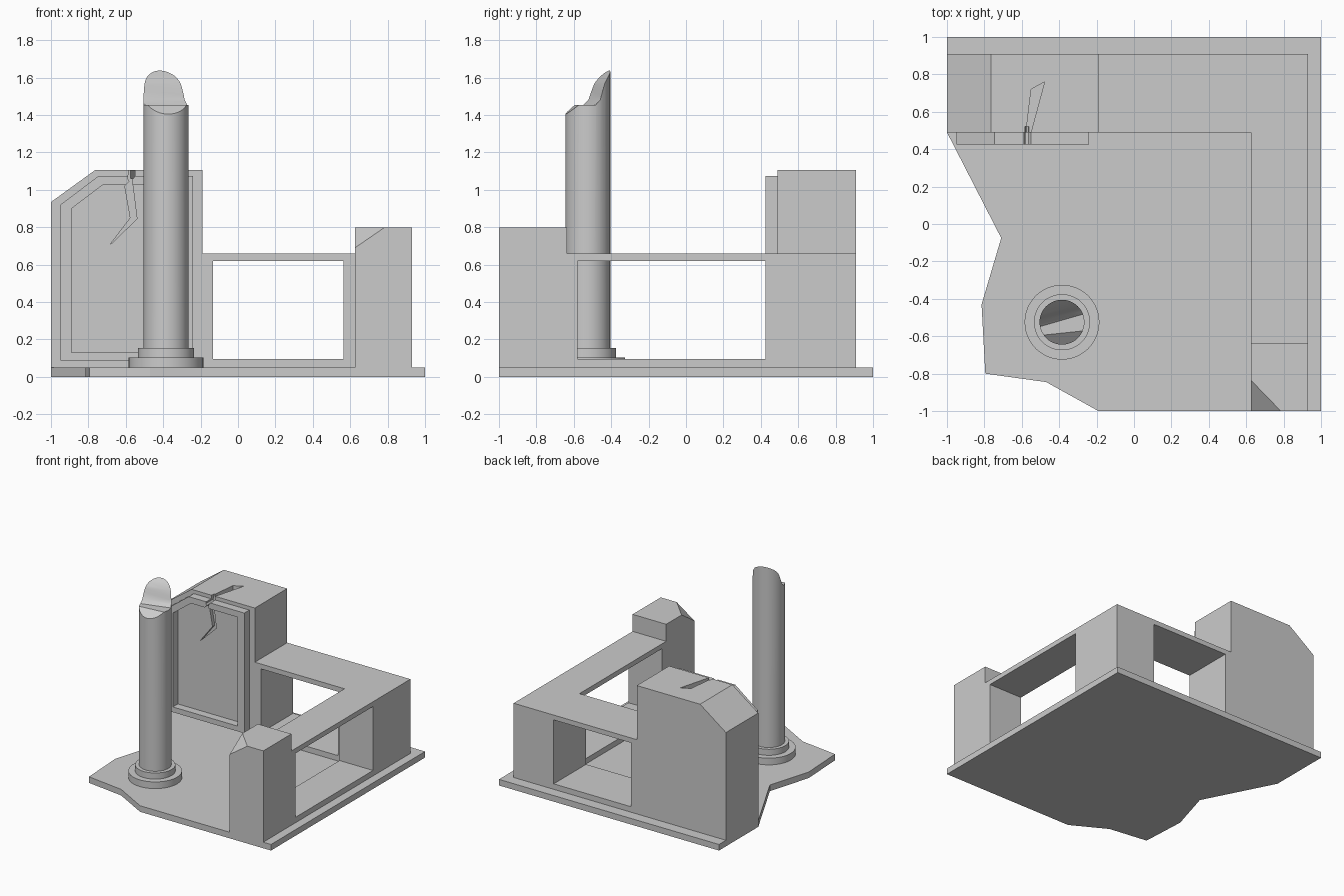
import bpy, bmesh, math
from mathutils import Vector, Matrix

if "Cube" in bpy.data.objects:
    bpy.data.objects.remove(bpy.data.objects["Cube"])


def finish(name, bm, smooth=False):
    bmesh.ops.recalc_face_normals(bm, faces=bm.faces)
    me = bpy.data.meshes.new(name)
    bm.to_mesh(me)
    bm.free()
    ob = bpy.data.objects.new(name, me)
    bpy.context.collection.objects.link(ob)
    if smooth:
        smooth_sides(ob)
    return ob


def smooth_sides(ob):
    ob.data.polygons.foreach_set("use_smooth", [True] * len(ob.data.polygons))
    ob.data.set_sharp_from_angle(angle=math.radians(30))


def prism(name, pts, axis, lo, hi):
    """Extrude a 2D profile along an axis: 'z' takes (x,y), 'y' (x,z), 'x' (y,z)."""
    place = {'z': lambda a, b, c: (a, b, c), 'y': lambda a, b, c: (a, c, b),
             'x': lambda a, b, c: (c, a, b)}[axis]
    bm = bmesh.new()
    face = bm.faces.new([bm.verts.new(place(a, b, lo)) for a, b in pts])
    new = bmesh.ops.extrude_face_region(bm, geom=[face])['geom']
    bmesh.ops.translate(bm, verts=[v for v in new if isinstance(v, bmesh.types.BMVert)],
                        vec=place(0, 0, hi - lo))
    return finish(name, bm)


def box(name, x, y, z):
    return prism(name, [(x[0], y[0]), (x[1], y[0]), (x[1], y[1]), (x[0], y[1])], 'z', *z)


def cylinder(name, r, z0, z1, seg=48):
    bm = bmesh.new()
    bmesh.ops.create_cone(bm, cap_ends=True, segments=seg, radius1=r, radius2=r, depth=z1 - z0,
                          matrix=Matrix.Translation((CX, CY, (z0 + z1) / 2)))
    return finish(name, bm, True)


def cut(ob, *cutters):
    for c in cutters:
        mod = ob.modifiers.new("cut", 'BOOLEAN')
        mod.operation, mod.solver, mod.object = 'DIFFERENCE', 'EXACT', c
        bpy.context.view_layer.objects.active = ob
        bpy.ops.object.modifier_apply(modifier=mod.name)


def discard(*obs):
    for o in obs:
        bpy.data.objects.remove(o)


# Broken floor slab
prism("floor_slab", [(-1, 1), (1, 1), (1, -1), (-0.19, -1), (-0.47, -0.845), (-0.795, -0.8),
                     (-0.815, -0.43), (-0.71, -0.075), (-1, 0.49)], 'z', 0, 0.05)

# Low L-shaped wall with two openings
low = prism("low_wall", [(-0.19, 0.91), (0.93, 0.91), (0.93, -0.635), (0.625, -0.635),
                         (0.625, 0.49), (-0.19, 0.49)], 'z', 0.05, 0.66)
holes = [box("cut_back", (-0.135, 0.565), (0.3, 1.1), (0.095, 0.62)),
         box("cut_side", (0.5, 1.1), (-0.58, 0.425), (0.095, 0.62))]
cut(low, *holes)
discard(*holes)

# Front pier with a broken corner
pier = box("front_pier", (0.625, 0.93), (-1, -0.635), (0.05, 0.80))
bm = bmesh.new()
bm.from_mesh(pier.data)
a, b, c = Vector((0.625, -0.835, 0.8)), Vector((0.785, -1, 0.8)), Vector((0.625, -1, 0.69))
n = (b - a).cross(c - a)
if n.z < 0:
    n.negate()
res = bmesh.ops.bisect_plane(bm, geom=bm.verts[:] + bm.edges[:] + bm.faces[:], plane_co=a,
                             plane_no=n, clear_outer=True)
bmesh.ops.holes_fill(bm, edges=[e for e in bm.edges if e.is_boundary])
bmesh.ops.recalc_face_normals(bm, faces=bm.faces)
bm.to_mesh(pier.data)
bm.free()

# Tall wall and its raised frame
tall = prism("tall_wall", [(-1, 0.05), (-0.19, 0.05), (-0.19, 1.105), (-0.765, 1.105),
                           (-1, 0.935)], 'y', 0.49, 0.91)
frame = prism("panel_frame", [(-0.95, 0.087), (-0.24, 0.087), (-0.24, 1.075), (-0.745, 1.075),
                              (-0.95, 0.92)], 'y', 0.425, 0.49)
inner = prism("cut_panel", [(-0.89, 0.13), (-0.30, 0.13), (-0.30, 1.025), (-0.725, 1.025),
                            (-0.89, 0.90)], 'y', 0.3, 0.6)
cut(frame, inner)

# Crack running down the panel and across the wall top
face_crack = prism("cut_crack_face", [(-0.575, 1.15), (-0.59, 1.06), (-0.58, 1.045), (-0.605, 1.02),
                                      (-0.575, 0.85), (-0.69, 0.70), (-0.54, 0.845),
                                      (-0.562, 1.02), (-0.568, 1.05), (-0.55, 1.075),
                                      (-0.557, 1.15)], 'y', 0.4, 0.52)
top_crack = prism("cut_crack_top", [(-0.582, 0.45), (-0.55, 0.72), (-0.478, 0.76),
                                    (-0.562, 0.45)], 'z', 1.06, 1.2)
cut(tall, face_crack, top_crack)
cut(frame, face_crack)
discard(inner, face_crack, top_crack)

# Column on two round steps, top broken off
CX, CY = -0.385, -0.525
cylinder("column_base", 0.20, 0.05, 0.105)
cylinder("column_step", 0.15, 0.105, 0.155)
shaft = cylinder("column_shaft", 0.12, 0.155, 1.75)
slope = prism("cut_slope", [(-0.3, 1.455), (0.01, 1.455), (0.036, 1.48), (0.052, 1.53),
                            (0.066, 1.57), (0.09, 1.605), (0.122, 1.64), (0.3, 1.66),
                            (0.3, 2), (-0.3, 2)], 'x', -0.3, 0.3)
chip = prism("cut_chip", [(-0.3, 1.25), (-0.12, 1.405), (-0.058, 1.455), (0.0, 1.505),
                          (-0.3, 1.505)], 'x', -0.3, 0.3)
# keep the chip from reaching the rising rear shard
for o, deg in ((slope, 16), (chip, 6)):
    o.data.transform(Matrix.Translation((CX, CY, 0)) @ Matrix.Rotation(math.radians(deg), 4, 'Z'))
cut(shaft, slope, chip)
discard(slope, chip)
smooth_sides(shaft)
